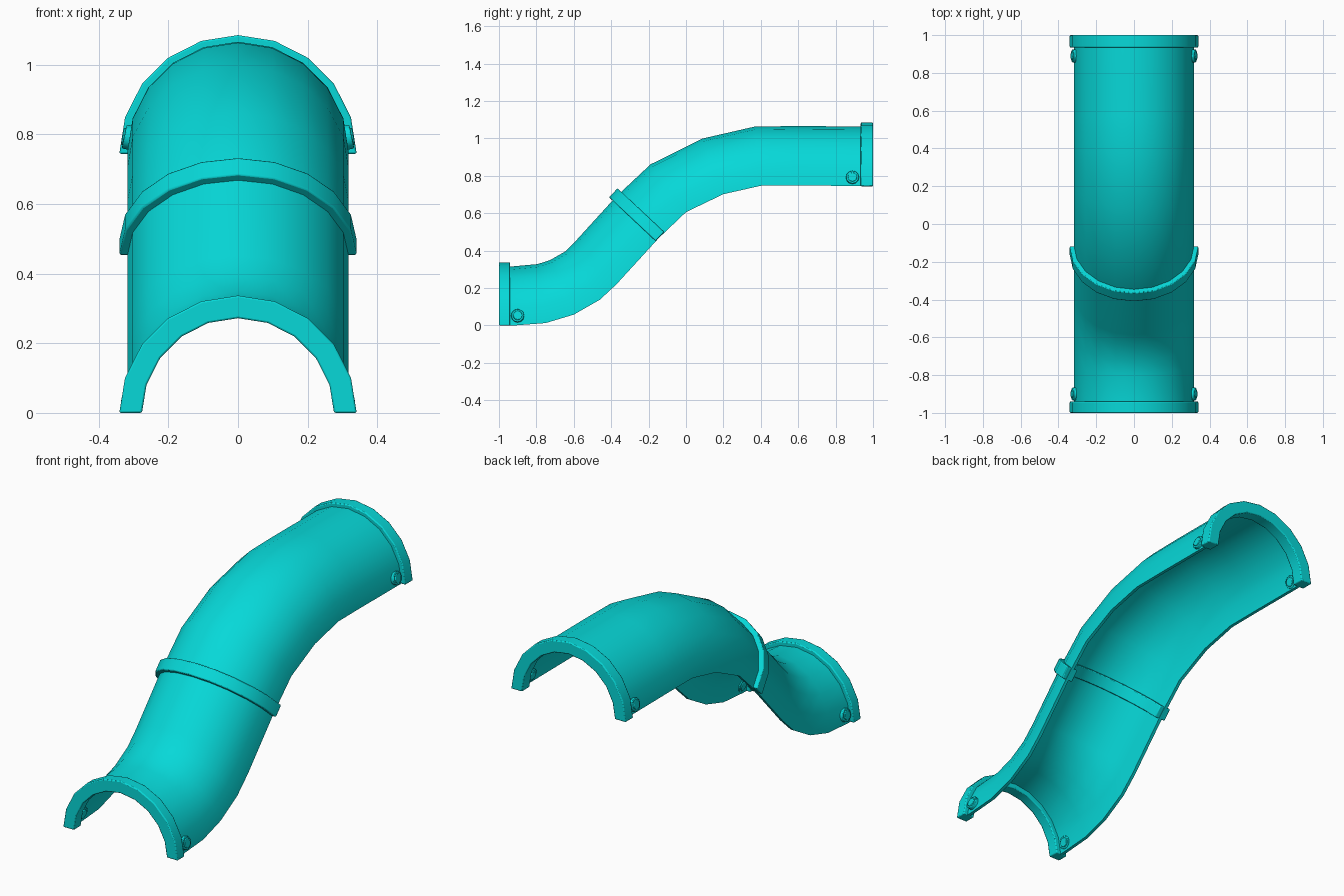
import bpy, bmesh, math
from mathutils import Vector, Matrix

cube = bpy.data.objects.get("Cube")
if cube:
    bpy.data.objects.remove(cube, do_unlink=True)

teal = bpy.data.materials.new("teal plastic")
teal.use_nodes = True
colour = (0.002, 0.69, 0.69, 1)
teal.diffuse_color = colour
teal.node_tree.nodes["Principled BSDF"].inputs["Base Color"].default_value = colour

SEGMENTS = 10


def finish(name, bm, bevel=0.0):
    bmesh.ops.recalc_face_normals(bm, faces=bm.faces)
    mesh = bpy.data.meshes.new(name)
    bm.to_mesh(mesh)
    bm.free()
    mesh.materials.append(teal)
    obj = bpy.data.objects.new(name, mesh)
    bpy.context.collection.objects.link(obj)
    if bevel:
        mod = obj.modifiers.new("soft edges", "BEVEL")
        mod.width = bevel
        mod.segments = 2
        mod.limit_method = "ANGLE"
        mod.angle_limit = math.radians(40)
    bpy.ops.object.select_all(action="DESELECT")
    obj.select_set(True)
    bpy.context.view_layer.objects.active = obj
    bpy.ops.object.shade_smooth_by_angle(angle=math.radians(32))
    return obj


def half_pipe(name, stations, outer, inner, bevel=0.0):
    """Sweep a half-round shell through (y, z, pitch) stations on its lower edge."""
    bm = bmesh.new()
    rows = []
    angles = [math.pi * i / SEGMENTS for i in range(SEGMENTS + 1)]
    arc = [(outer, a) for a in angles] + [(inner, a) for a in reversed(angles)]
    for y, z, pitch in stations:
        p = math.radians(pitch)
        up = Vector((0, -math.sin(p), math.cos(p)))
        row = []
        for r, a in arc:
            co = Vector((r * math.cos(a), y, z)) + up * r * math.sin(a)
            co.z = max(co.z, 0.0)  # lower edge rests flat on the ground
            row.append(bm.verts.new(co))
        rows.append(row)
    n = len(arc)
    for a, b in zip(rows, rows[1:]):
        for i in range(n):
            j = (i + 1) % n
            bm.faces.new((a[i], a[j], b[j], b[i]))
    # End walls
    for row in (rows[0], rows[-1]):
        for i in range(SEGMENTS):
            bm.faces.new((row[i], row[i + 1], row[n - 2 - i], row[n - 1 - i]))
    return finish(name, bm, bevel)


# S-shaped chute shell
half_pipe("chute_shell", [
    (-0.98, -0.004, 0), (-0.92, -0.002, 1), (-0.75, 0.013, 8), (-0.60, 0.058, 23.5),
    (-0.46, 0.138, 36), (-0.37, 0.222, 43.5), (-0.145, 0.468, 46.5), (0.0, 0.606, 36.5),
    (0.20, 0.702, 21), (0.40, 0.747, 6), (0.57, 0.748, 0), (0.98, 0.746, 0),
], 0.318, 0.301)


# Collars at both ends and at the joint
def collar(name, y, z, pitch, width):
    p = math.radians(pitch)
    dy, dz = math.cos(p) * width / 2, math.sin(p) * width / 2
    half_pipe(name, [(y - dy, z - dz, pitch), (y + dy, z + dz, pitch)],
              0.341, 0.276, 0.005)


collar("front_collar", -0.97, -0.004, 0, 0.06)
collar("joint_collar", -0.140, 0.476, 46.8, 0.066)
collar("back_collar", 0.967, 0.744, 0, 0.066)


# Round stepped bolts through the side walls near each end
for end, y, z in (("front", -0.90, 0.050), ("back", 0.89, 0.790)):
    for side, s in (("left", 1), ("right", -1)):
        place = (Matrix.Translation((s * 0.308, y, z))
                 @ Matrix.Rotation(s * math.radians(90 - 12), 4, "Y"))
        bm = bmesh.new()
        for radius, depth in ((0.035, 0.038), (0.025, 0.048)):
            bmesh.ops.create_cone(bm, cap_ends=True, segments=12, radius1=radius,
                                  radius2=radius, depth=depth, matrix=place)
        finish(f"{end}_{side}_bolt", bm, 0.003)
